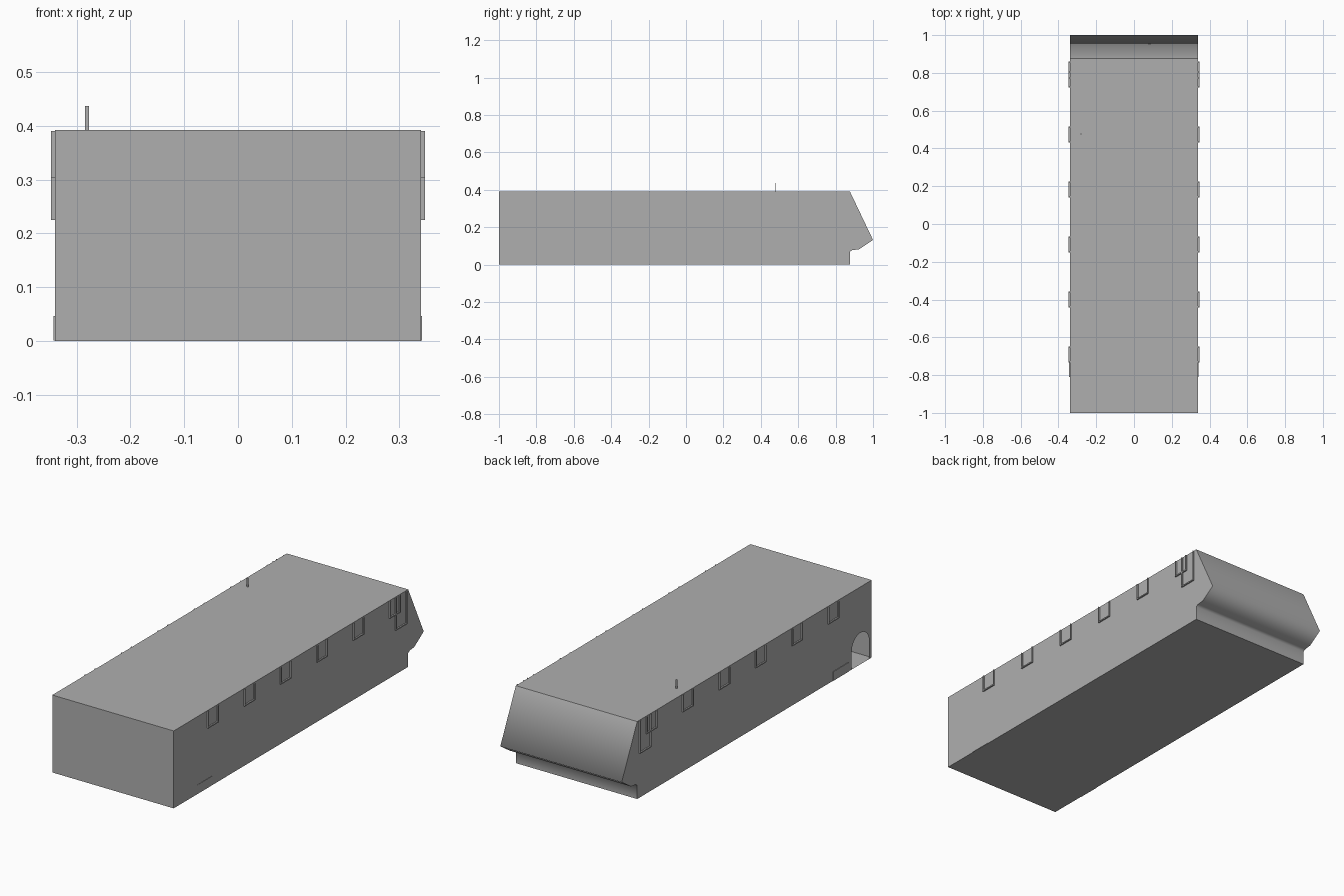
import bpy, bmesh, math

if "Cube" in bpy.data.objects:
    bpy.data.objects.remove(bpy.data.objects["Cube"])

W = 0.34          # half width of the body
ROOF = 0.392

grey = bpy.data.materials.new("mid_grey")
grey.diffuse_color = (0.43, 0.43, 0.43, 1)
grey.use_nodes = True
grey.node_tree.nodes["Principled BSDF"].inputs["Base Color"].default_value = grey.diffuse_color


def finish(bm, name):
    bmesh.ops.recalc_face_normals(bm, faces=bm.faces)
    me = bpy.data.meshes.new(name)
    bm.to_mesh(me)
    bm.free()
    me.materials.append(grey)
    ob = bpy.data.objects.new(name, me)
    bpy.context.collection.objects.link(ob)
    return ob


def add_box(bm, x, y, z):
    """Box from (min, max) pairs."""
    vs = bmesh.ops.create_cube(bm, size=1)["verts"]
    for v in vs:
        for i, (lo, hi) in enumerate((x, y, z)):
            v.co[i] = (lo + hi) / 2 + v.co[i] * (hi - lo)


# Hollow hull: side profile swept across x, arched doorway in the left side
profile = [(-1, 0), (-1, ROOF), (0.876, ROOF), (1, 0.132),
           (0.925, 0.082), (0.89, 0.078), (0.876, 0.07), (0.876, 0)]
bm = bmesh.new()
left = [bm.verts.new((-W, y, z)) for y, z in profile]
right = [bm.verts.new((W, y, z)) for y, z in profile]
AC, AR, AH, N = -0.91, 0.07, 0.09, 16
arch = [bm.verts.new((-W, AC + AR, 0))]
for i in range(N + 1):
    a = math.pi * i / N
    arch.append(bm.verts.new((-W, AC + AR * math.cos(a), AH + AR * math.sin(a))))
arch.append(bm.verts.new((-W, AC - AR, 0)))
bm.faces.new(left + arch)
bm.faces.new(right)
n = len(profile)
for i in range(n - 1):
    f = bm.faces.new((left[i], left[i + 1], right[i + 1], right[i]))
    f.smooth = i >= 2
bm.faces.new((left[-1], arch[0], arch[-1], left[0], right[0], right[-1]))
# keep side outlines and roof line crisp, leave the nose soft
soft = {frozenset((left[i], right[i])) for i in range(3, 7)}
for e in bm.edges:
    e.smooth = frozenset(e.verts) in soft
finish(bm, "hull")


# Thin window frames, open at the roof line, on both sides
def window_frame(name, y0, y1, z0, side):
    t = 0.006
    top = ROOF - 0.002
    xs = sorted((side * (W - 0.004), side * (W + 0.007)))
    bm = bmesh.new()
    add_box(bm, xs, (y0, y0 + t), (z0 + t, top))
    add_box(bm, xs, (y1 - t, y1), (z0 + t, top))
    add_box(bm, xs, (y0, y1), (z0, z0 + t))
    finish(bm, name)


for side, tag in ((-1, "left"), (1, "right")):
    for k in range(6):
        yc = -0.69 + 0.291 * k
        window_frame(f"window_frame_{tag}_{k + 1}", yc - 0.042, yc + 0.042, 0.304, side)
    window_frame(f"tall_window_frame_{tag}", 0.77, 0.86, 0.225, side)

# Low panels standing slightly proud of both sides
bm = bmesh.new()
add_box(bm, (-0.343, -0.33), (-0.81, -0.69), (0.001, 0.047))
add_box(bm, (0.33, 0.3415), (-0.81, -0.69), (0.001, 0.047))
finish(bm, "low_side_panels")

# Roof antenna: flat upright blade
bm = bmesh.new()
add_box(bm, (-0.284, -0.277), (0.475, 0.479), (ROOF - 0.005, 0.437))
finish(bm, "roof_antenna")
